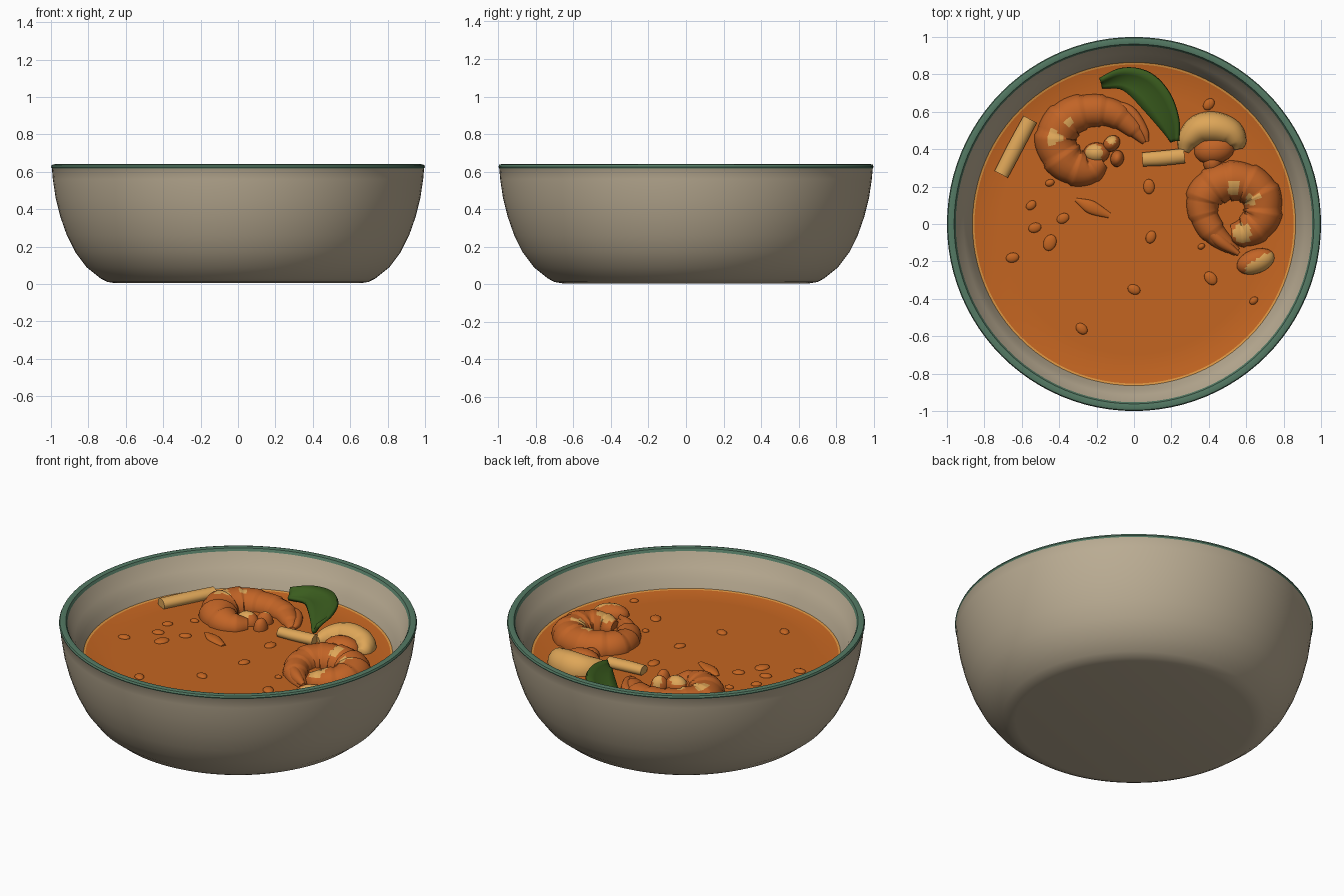
import bpy, bmesh, math, random
from mathutils import Vector

random.seed(4)
if "Cube" in bpy.data.objects:
    bpy.data.objects.remove(bpy.data.objects["Cube"], do_unlink=True)

SOUP_Z = 0.43


def material(name, srgb):
    """Flat colour given as 0-255 display values."""
    col = [((c / 255 + 0.055) / 1.055) ** 2.4 for c in srgb] + [1]
    m = bpy.data.materials.new(name)
    m.use_nodes = True
    m.diffuse_color = col
    bsdf = next(n for n in m.node_tree.nodes if n.type == 'BSDF_PRINCIPLED')
    bsdf.inputs["Base Color"].default_value = col
    bsdf.inputs["Roughness"].default_value = 0.6
    return m


STONE = material("stoneware", (186, 172, 147))
GREEN = material("rim_glaze", (84, 122, 100))
BROTH = material("broth", (196, 101, 33))
OIL = material("oil_edge", (219, 148, 66))
SHRIMP = material("cooked_shrimp", (194, 100, 38))
CREAM = material("cream", (222, 166, 88))
LEAF = material("herb_leaf", (58, 92, 30))


def finish(name, bm, mats, rule=None, angle=40):
    """Turn a bmesh into a smooth object; rule picks a slot per face centre."""
    bmesh.ops.remove_doubles(bm, verts=bm.verts, dist=0.0005)
    bmesh.ops.recalc_face_normals(bm, faces=bm.faces)
    if rule:
        for f in bm.faces:
            f.material_index = rule(f.calc_center_median())
    me = bpy.data.meshes.new(name)
    bm.to_mesh(me)
    bm.free()
    for m in mats:
        me.materials.append(m)
    ob = bpy.data.objects.new(name, me)
    bpy.context.scene.collection.objects.link(ob)
    bpy.ops.object.select_all(action='DESELECT')
    ob.select_set(True)
    bpy.context.view_layer.objects.active = ob
    bpy.ops.object.shade_smooth_by_angle(angle=math.radians(angle))
    return ob


def skin(bm, rings, closed=True):
    """Bridge equal-length rows of points with quads."""
    rows = [[bm.verts.new(p) for p in r] for r in rings]
    n = len(rows[0])
    for a, b in zip(rows, rows[1:]):
        for i in range(n if closed else n - 1):
            j = (i + 1) % n
            bm.faces.new((a[i], a[j], b[j], b[i]))
    return rows


def lathe(name, profile, mats, rule=None, n=96):
    bm = bmesh.new()
    skin(bm, [[(r * math.cos(t), r * math.sin(t), z)
               for t in (math.tau * i / n for i in range(n))] for r, z in profile])
    return finish(name, bm, mats, rule)


def spline(pts, steps):
    """Catmull-Rom interpolation through tuples of any size."""
    v = [Vector(p) for p in pts]
    v = [2 * v[0] - v[1]] + v + [2 * v[-1] - v[-2]]
    out = []
    for a, b, c, d in zip(v, v[1:], v[2:], v[3:]):
        for k in range(steps):
            t = k / steps
            out.append(0.5 * (2 * b + (c - a) * t + (2 * a - 5 * b + 4 * c - d) * t * t
                              + (3 * b - a - 3 * c + d) * t ** 3))
    return out + [v[-2]]


def sweep(name, pts, mats, rule=None, ridge=0.0, flat=1.0, lift=0.0, steps=10,
          n=16, blunt=False):
    """Tube along (x, y, radius) points lying in the soup, with end caps."""
    path = spline(pts, steps)
    rings = []
    for i, p in enumerate(path):
        d = path[min(i + 1, len(path) - 1)] - path[max(i - 1, 0)]
        side = Vector((-d.y, d.x, 0)).normalized()
        r = max(p.z, 0.004) * (1 + ridge * ((i % 8) / 8 - 0.5))
        rings.append([Vector((p.x, p.y, SOUP_Z + lift)) + side * r * math.cos(t)
                      + Vector((0, 0, r * flat * math.sin(t)))
                      for t in (math.tau * k / n for k in range(n))])
    bm = bmesh.new()
    rows = skin(bm, rings)
    for row in (rows[0], rows[-1]):
        bm.faces.new(row)
    return finish(name, bm, mats, rule, 40 if blunt else 60)


def spotted(spots):
    return lambda c: int(any(math.hypot(c.x - x, c.y - y) < r for x, y, r in spots)
                         and c.z > SOUP_Z)


def lump(name, x, y, sx, sy, sz, turn, mats, rule=None, z=SOUP_Z):
    bm = bmesh.new()
    bmesh.ops.create_uvsphere(bm, u_segments=20, v_segments=12, radius=1)
    for v in bm.verts:
        a, b = v.co.x * sx, v.co.y * sy
        v.co = (x + a * math.cos(turn) - b * math.sin(turn),
                y + a * math.sin(turn) + b * math.cos(turn), z + v.co.z * sz)
    return finish(name, bm, mats, rule, 60)


# Bowl: outer wall, glazed lip, inner wall with a faint step
lathe("bowl", [(0, 0.005), (0.66, 0.005), (0.70, 0.012), (0.735, 0.03), (0.81, 0.09),
               (0.87, 0.17), (0.915, 0.26), (0.95, 0.36), (0.975, 0.46), (0.99, 0.56),
               (0.995, 0.618), (1.0, 0.626), (0.995, 0.637), (0.98, 0.641),
               (0.962, 0.637), (0.953, 0.622), (0.925, 0.555), (0.912, 0.54),
               (0.885, 0.48), (0.862, SOUP_Z), (0.80, 0.25), (0.66, 0.09), (0, 0.06)],
      [STONE, GREEN], lambda c: int(c.z > 0.62))

# Broth surface and its oily edge
lathe("soup", [(0, SOUP_Z), (0.4, SOUP_Z), (0.7, SOUP_Z), (0.853, SOUP_Z), (0.868, SOUP_Z + 0.006)],
      [BROTH, OIL], lambda c: int(math.hypot(c.x, c.y) > 0.853))

# Curled shrimp: body from head to thin tail, sitting half in the broth
sweep("back_shrimp",
      [(-0.17, 0.34, 0.05), (-0.25, 0.29, 0.085), (-0.36, 0.33, 0.105), (-0.42, 0.45, 0.11),
       (-0.36, 0.56, 0.105), (-0.24, 0.605, 0.09), (-0.11, 0.59, 0.075),
       (0.0, 0.51, 0.05), (0.06, 0.44, 0.02)],
      [SHRIMP, CREAM], spotted([(-0.43, 0.46, 0.04), (-0.35, 0.55, 0.025)]),
      ridge=0.1, flat=0.9)
for i, (x, y, s) in enumerate([(-0.2, 0.38, 0.07), (-0.12, 0.43, 0.05), (-0.09, 0.35, 0.045)]):
    lump(f"back_shrimp_head_{i}", x, y, s, s * 0.8, 0.065, 0.7 * i, [SHRIMP, CREAM],
         spotted([(-0.21, 0.38, 0.045), (-0.12, 0.45, 0.025)]))
sweep("back_shrimp_tail_fan", [(-0.12, 0.645, 0.02), (-0.02, 0.6, 0.03), (0.05, 0.5, 0.025),
                               (0.07, 0.44, 0.01)], [SHRIMP], flat=0.9, lift=0.01)
sweep("side_shrimp",
      [(0.52, -0.05, 0.05), (0.6, -0.04, 0.085), (0.68, 0.03, 0.1), (0.68, 0.15, 0.105),
       (0.6, 0.22, 0.105), (0.48, 0.225, 0.105), (0.385, 0.16, 0.1), (0.37, 0.06, 0.08),
       (0.43, -0.05, 0.065), (0.55, -0.15, 0.025)],
      [SHRIMP, CREAM], spotted([(0.53, 0.19, 0.035), (0.63, 0.13, 0.035), (0.58, -0.05, 0.05)]),
      ridge=0.1, flat=0.95)
sweep("side_shrimp_tail_fan", [(0.3, 0.1, 0.015), (0.36, 0.01, 0.03), (0.46, -0.09, 0.035),
                               (0.56, -0.16, 0.012)], [SHRIMP], flat=1.1, lift=0.02)

# Mushrooms: curved cream caps over broth-coloured stems
sweep("mushroom_cap",
      [(0.265, 0.39, 0.03), (0.29, 0.45, 0.06), (0.35, 0.505, 0.08), (0.43, 0.515, 0.085),
       (0.51, 0.49, 0.075), (0.55, 0.44, 0.055), (0.56, 0.4, 0.025)], [CREAM], flat=1.15)
lump("mushroom_stem", 0.43, 0.4, 0.11, 0.08, 0.07, 0.2, [SHRIMP])
lump("mushroom_foot", 0.42, 0.33, 0.05, 0.06, 0.05, 0, [SHRIMP])
lump("small_mushroom", 0.65, -0.2, 0.105, 0.065, 0.06, 0.35, [SHRIMP, CREAM],
     lambda c: int(c.y < -0.19 + (c.x - 0.65) * 0.6 and c.x > 0.6))

# Cut stalks
sweep("left_stalk", [(-0.71, 0.265, 0.04), (-0.635, 0.41, 0.042), (-0.555, 0.56, 0.04)],
      [CREAM], flat=0.8, lift=0.02, blunt=True)
sweep("middle_stalk", [(0.045, 0.345, 0.037), (0.15, 0.352, 0.04), (0.27, 0.365, 0.04)],
      [CREAM], flat=0.8, lift=0.02, blunt=True)

# Herb leaf: arched blade with a sunken midrib
blade = spline([(-0.175, 0.745, 0.02), (-0.06, 0.77, 0.055), (0.04, 0.735, 0.08),
                (0.12, 0.65, 0.08), (0.18, 0.54, 0.055), (0.21, 0.44, 0.015)], 6)
rows = []
for i, p in enumerate(blade):
    d = blade[min(i + 1, len(blade) - 1)] - blade[max(i - 1, 0)]
    side = Vector((-d.y, d.x, 0)).normalized()
    base = SOUP_Z + 0.035 + 0.03 * math.sin(math.pi * i / len(blade))
    rows.append([Vector((p.x, p.y, base + 0.015 * abs(s) + 0.025 * s))
                 + side * s * p.z for s in (-1, -0.5, 0, 0.5, 1)])
bm = bmesh.new()
skin(bm, rows, closed=False)
leaf = finish("herb_leaf", bm, [LEAF])
leaf.modifiers.new("thickness", 'SOLIDIFY').thickness = 0.02

# Small bits floating in the broth
sweep("broth_sliver", [(-0.31, 0.13, 0.01), (-0.23, 0.09, 0.035), (-0.13, 0.045, 0.015)],
      [BROTH], flat=0.5)
for i, (x, y, s) in enumerate([(-0.55, 0.1, 0.03), (-0.53, -0.02, 0.035), (-0.45, -0.1, 0.045),
                               (-0.38, 0.03, 0.035), (-0.65, -0.18, 0.035), (0.09, -0.07, 0.035),
                               (0, -0.35, 0.035), (-0.28, -0.56, 0.035), (0.41, -0.29, 0.04),
                               (0.64, -0.41, 0.025), (0.08, 0.2, 0.04), (0.4, 0.64, 0.035),
                               (0.36, -0.12, 0.02), (-0.45, 0.22, 0.025)]):
    lump(f"floating_bit_{i}", x, y, s, s * 0.75, 0.015, random.uniform(0, 3), [BROTH])
